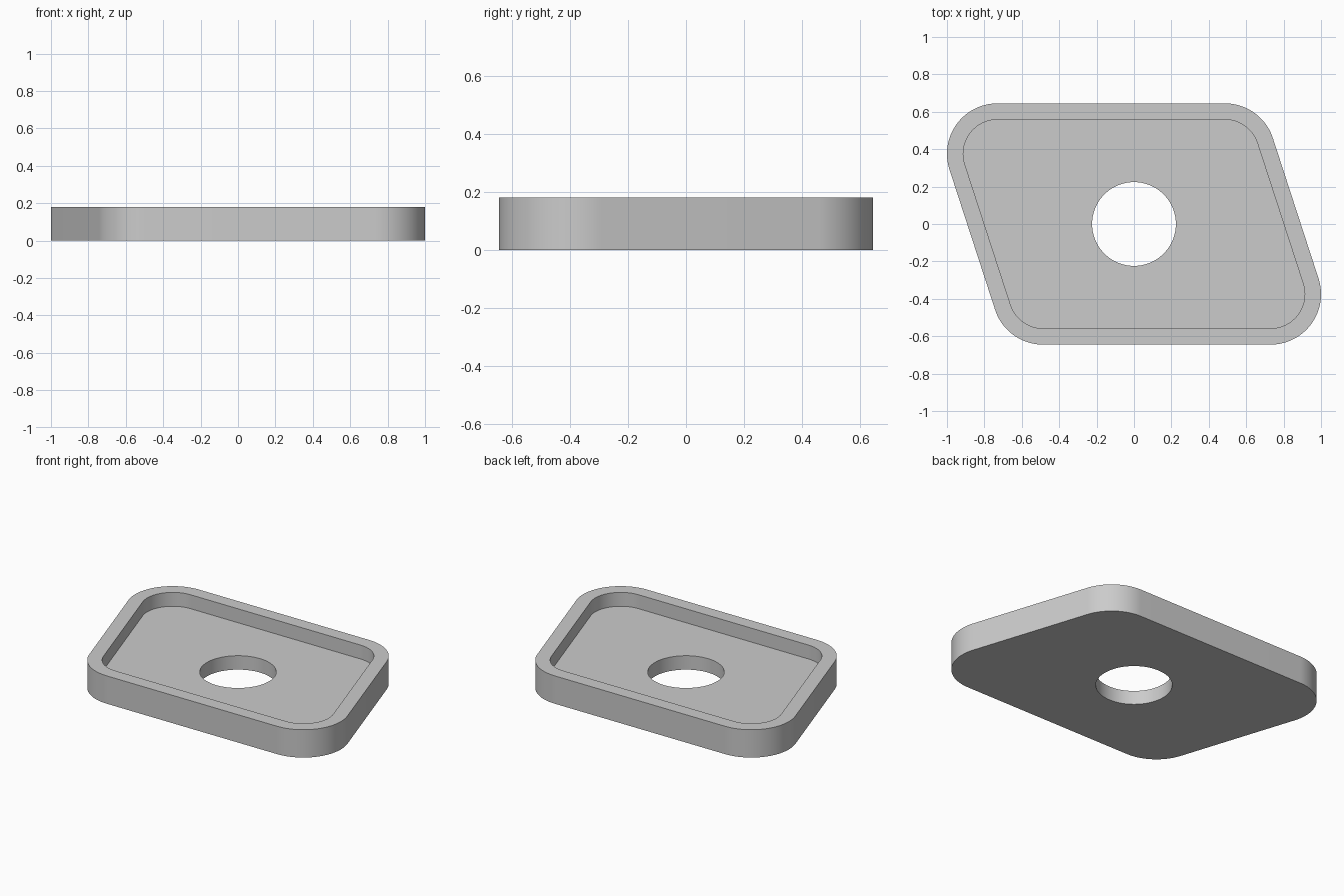
import bpy
import bmesh
from math import cos, sin, radians

cube = bpy.data.objects.get("Cube")
if cube:
    bpy.data.objects.remove(cube, do_unlink=True)

# Skewed plate corners: arc centre, start and end angle of the rounding
SLANT = 18
CORNERS = [
    ((0.486, 0.375), SLANT, 90),
    ((-0.73, 0.375), 90, 180 + SLANT),
    ((-0.486, -0.375), 180 + SLANT, 270),
    ((0.73, -0.375), 270, 360 + SLANT),
]
OUTER_RADIUS, INNER_RADIUS, HOLE_RADIUS = 0.27, 0.183, 0.224
HEIGHT, FLOOR = 0.18, 0.09


def ring(bm, radius, z, spread=1):
    """Rounded outline; spread 0 gathers the corners into a circle."""
    return [
        bm.verts.new((cx * spread + radius * cos(radians(a)),
                      cy * spread + radius * sin(radians(a)), z))
        for (cx, cy), start, end in CORNERS
        for a in range(start, end + 1, 3)
    ]


# Closed chain of rings: outer wall, rim, recess wall, floor, hole, underside
bm = bmesh.new()
rings = [
    ring(bm, OUTER_RADIUS, 0),
    ring(bm, OUTER_RADIUS, HEIGHT),
    ring(bm, INNER_RADIUS, HEIGHT),
    ring(bm, INNER_RADIUS, FLOOR),
    ring(bm, HOLE_RADIUS, FLOOR, 0),
    ring(bm, HOLE_RADIUS, 0, 0),
]
for low, high in zip(rings, rings[1:] + rings[:1]):
    for i in range(len(low)):
        j = (i + 1) % len(low)
        bm.faces.new((low[i], low[j], high[j], high[i]))
bmesh.ops.remove_doubles(bm, verts=bm.verts, dist=0.0001)
bmesh.ops.recalc_face_normals(bm, faces=bm.faces)

mesh = bpy.data.meshes.new("recessed_plate")
bm.to_mesh(mesh)
bm.free()
plate = bpy.data.objects.new("recessed_plate", mesh)
bpy.context.collection.objects.link(plate)

# Plain grey
grey = bpy.data.materials.new("plain grey")
grey.use_nodes = True
colour = (0.6, 0.6, 0.6, 1)
grey.diffuse_color = colour
grey.node_tree.nodes["Principled BSDF"].inputs["Base Color"].default_value = colour
mesh.materials.append(grey)

# Smooth rounded walls, sharp rims
bpy.ops.object.select_all(action="DESELECT")
plate.select_set(True)
bpy.context.view_layer.objects.active = plate
bpy.ops.object.shade_smooth_by_angle(angle=radians(30))
